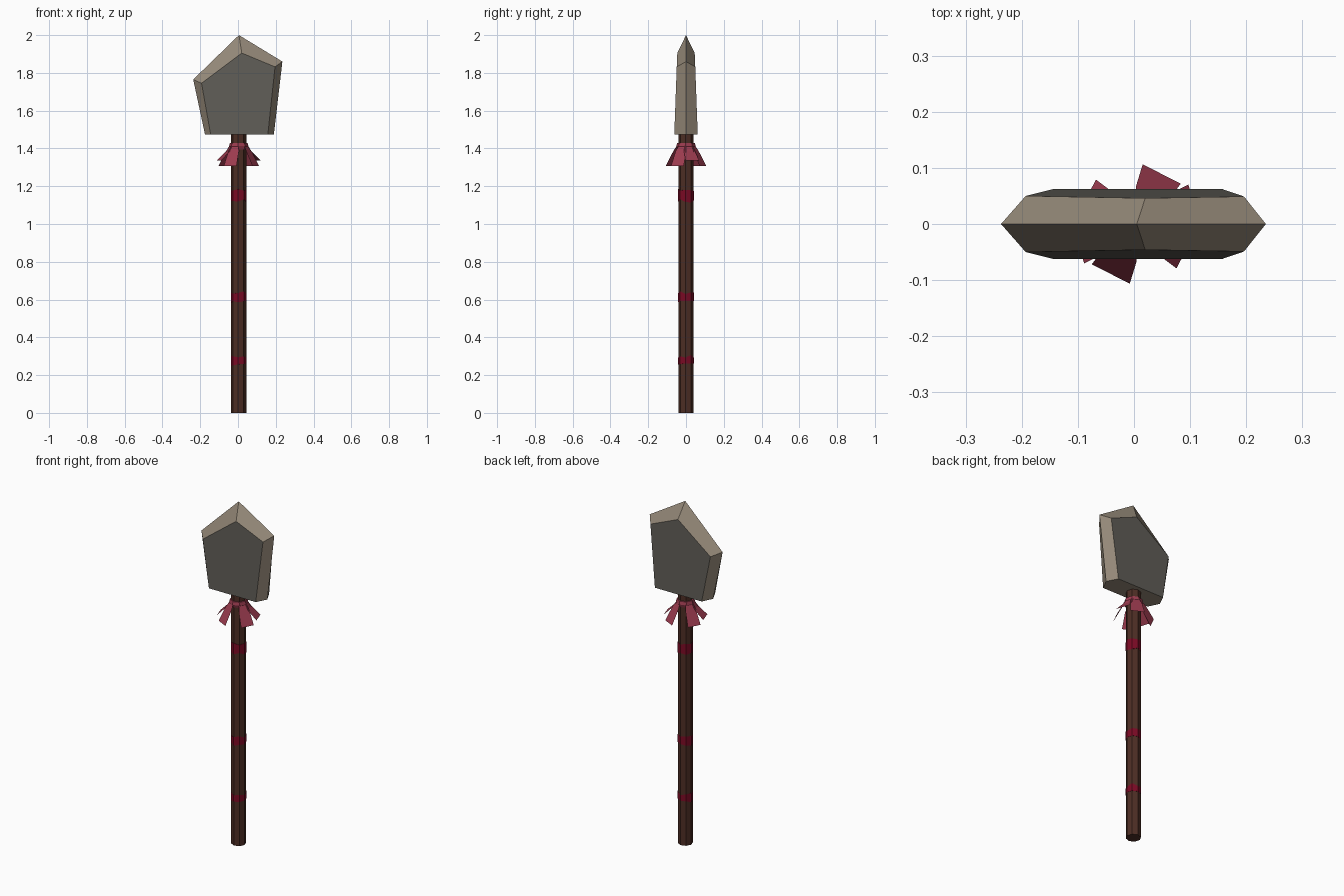
import bpy, bmesh, math, random
from mathutils import Vector

if "Cube" in bpy.data.objects:
    bpy.data.objects.remove(bpy.data.objects["Cube"])

random.seed(4)
CX = 0.004                      # shaft axis offset
A0 = math.radians(18)           # direction of first octagon side


def material(name, rgb):
    m = bpy.data.materials.new(name)
    m.diffuse_color = (*rgb, 1)
    m.use_nodes = True
    m.node_tree.nodes["Principled BSDF"].inputs["Base Color"].default_value = m.diffuse_color
    return m


wood = material("dark wood", (0.075, 0.027, 0.018))
crimson = material("crimson paint", (0.20, 0.003, 0.018))
cloth = material("faded red cloth", (0.34, 0.045, 0.08))
stone = material("grey stone", (0.115, 0.11, 0.095))
chipped = material("pale stone edge", (0.30, 0.25, 0.19))


def make(name, bm, *mats):
    bmesh.ops.recalc_face_normals(bm, faces=bm.faces)
    me = bpy.data.meshes.new(name)
    bm.to_mesh(me)
    bm.free()
    for m in mats:
        me.materials.append(m)
    ob = bpy.data.objects.new(name, me)
    bpy.context.collection.objects.link(ob)
    return ob


def octagon(bm, r, z, jitter=0.0):
    """Ring of eight vertices; r is the corner radius."""
    ring = []
    for i in range(8):
        a = A0 + math.radians(22.5 + 45 * i)
        ring.append(bm.verts.new((CX + r * math.cos(a), r * math.sin(a),
                                  z + random.uniform(-jitter, jitter))))
    return ring


def bridge(bm, lo, hi):
    n = len(lo)
    return [bm.faces.new((lo[i], lo[(i + 1) % n], hi[(i + 1) % n], hi[i]))
            for i in range(n)]


def sleeve(name, rings, mat, jitter=0.0):
    bm = bmesh.new()
    loops = [octagon(bm, r, z, jitter) for r, z in rings]
    for lo, hi in zip(loops, loops[1:]):
        bridge(bm, lo, hi)
    bm.faces.new(loops[0][::-1])
    bm.faces.new(loops[-1])
    return make(name, bm, mat)


# Shaft and its painted bands
sleeve("shaft", [(0.040, 0), (0.040, 1.50)], wood)
for i, (z0, z1) in enumerate([(0.255, 0.30), (0.585, 0.638), (1.122, 1.18)]):
    sleeve(f"painted_band_{i + 1}", [(0.0412, z0), (0.0412, z1)], crimson, 0.009)

# Cloth tie around the shaft
sleeve("cloth_tie", [(0.044, 1.395), (0.051, 1.412), (0.047, 1.43)], cloth)

# Flared cloth strips: one per octagon side, two sides left bare
bm = bmesh.new()
for k in range(8):
    if k in (2, 6):
        continue
    a = A0 + math.radians(45 * k)
    out = Vector((math.cos(a), math.sin(a), 0))
    side = Vector((-math.sin(a), math.cos(a), 0))
    tip_r, tip_z = (0.110, 1.335) if k in (0, 4) else (0.100, 1.308)
    prev = None
    for r, z, w in [(0.042, 1.418, 0.040), (0.060, 1.385, 0.062), (tip_r, tip_z, 0.076)]:
        row = [bm.verts.new(Vector((CX, 0, z)) + out * r + side * s * w / 2)
               for s in (-1, 1)]
        if prev:
            bm.faces.new((prev[0], prev[1], row[1], row[0]))
        prev = row
make("cloth_strips", bm, cloth)

# Stone head: ridge outline at y = 0, smaller flat outlines front and back
ridge = [(-0.175, 1.475), (0.19, 1.475), (0.235, 1.86), (0.005, 2.0), (-0.237, 1.765)]
flat = [(-0.145, 1.475, 0.062), (0.158, 1.475, 0.062), (0.196, 1.832, 0.049),
        (0.02, 1.905, 0.046), (-0.193, 1.745, 0.05)]
bm = bmesh.new()
mid = [bm.verts.new((x, 0, z)) for x, z in ridge]
for s in (-1, 1):
    face = [bm.verts.new((x, s * y, z)) for x, z, y in flat]
    bridge(bm, mid, face)
    bm.faces.new(face)
for f in bm.faces:              # broad faces dark, bevelled rim pale
    f.material_index = 0 if len(f.verts) == 5 else 1
make("stone_head", bm, stone, chipped)
